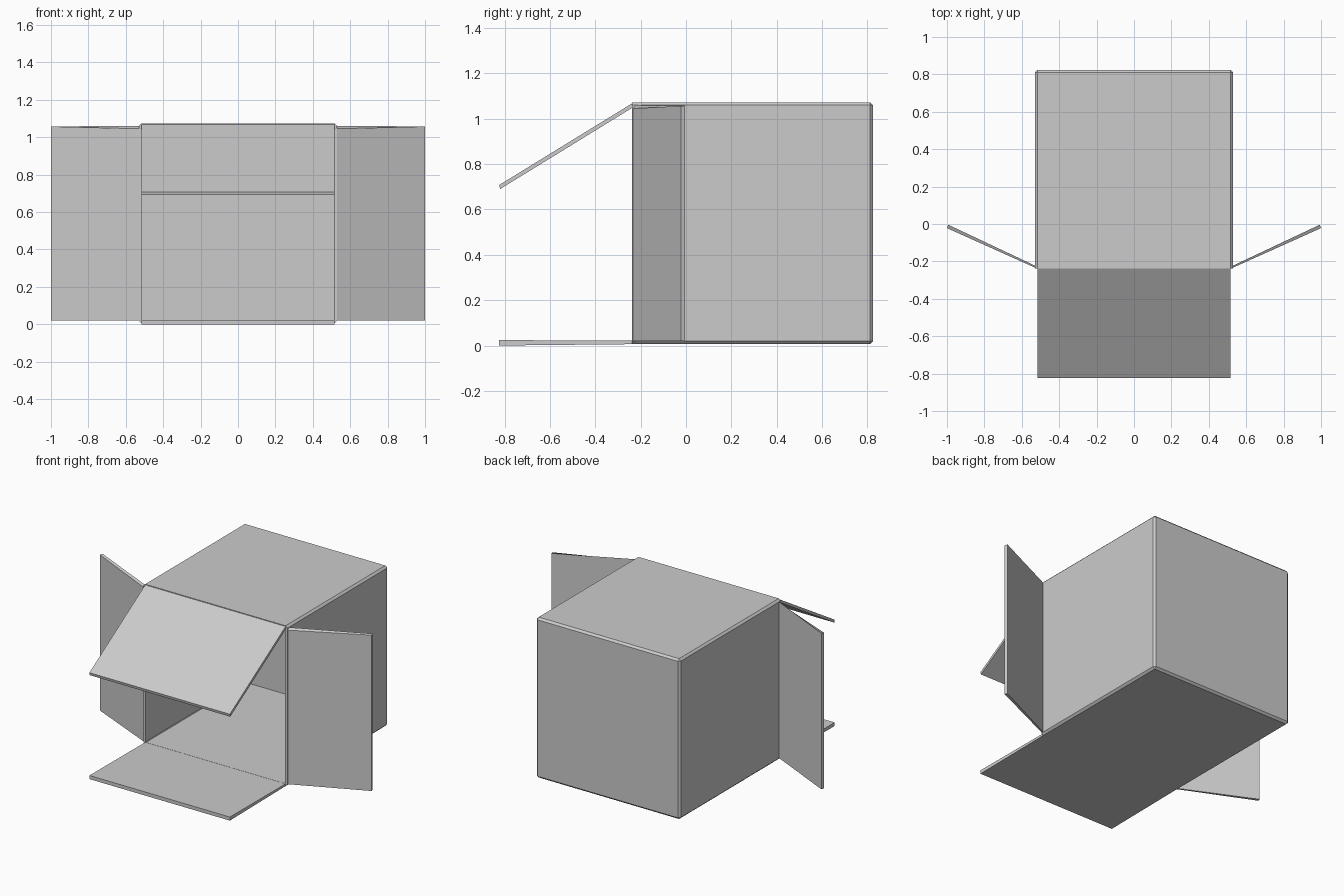
import bpy, bmesh
from mathutils import Vector

if "Cube" in bpy.data.objects:
    bpy.data.objects.remove(bpy.data.objects["Cube"])


def make_object(name, bm):
    bmesh.ops.recalc_face_normals(bm, faces=bm.faces)
    mesh = bpy.data.meshes.new(name)
    bm.to_mesh(mesh)
    bm.free()
    obj = bpy.data.objects.new(name, mesh)
    bpy.context.collection.objects.link(obj)
    return obj


def prism(name, start, end):
    """Join two matching quads into a solid panel."""
    bm = bmesh.new()
    a = [bm.verts.new(p) for p in start]
    b = [bm.verts.new(p) for p in end]
    bm.faces.new(a)
    bm.faces.new(b)
    for i in range(4):
        j = (i + 1) % 4
        bm.faces.new((a[i], a[j], b[j], b[i]))
    return make_object(name, bm)


# Box body: chamfered cube, hollowed from the open front
X, Y0, Y1, Z0, Z1 = 0.53, -0.238, 0.824, 0.006, 1.073
WALL = 0.016
bm = bmesh.new()
bmesh.ops.create_cube(bm, size=1)
for v in bm.verts:
    v.co = Vector((v.co.x * 2 * X,
                   Y0 if v.co.y < 0 else Y1,
                   Z0 if v.co.z < 0 else Z1))
edges = [e for e in bm.edges if any(v.co.y > 0 for v in e.verts)]
bmesh.ops.bevel(bm, geom=edges, offset=0.013, segments=1, affect='EDGES')
front = min(bm.faces, key=lambda f: f.calc_center_median().y)
bmesh.ops.inset_region(bm, faces=[front], thickness=WALL, use_even_offset=True)
hole = bmesh.ops.extrude_face_region(bm, geom=[front])
bmesh.ops.translate(bm, vec=(0, Y1 - Y0 - WALL, 0),
                    verts=[g for g in hole['geom'] if isinstance(g, bmesh.types.BMVert)])
if front.is_valid:
    bm.faces.remove(front)
make_object("box_body", bm)

# Top and bottom flaps: side profiles in (y, z), spanning the width
W = 0.517
for name, profile in (
    ("top_flap", [(-0.23, 1.073), (-0.824, 0.708), (-0.82, 0.69), (-0.228, 1.054)]),
    ("bottom_flap", [(-0.23, 0.021), (-0.824, 0.024), (-0.824, 0.0), (-0.23, 0.006)]),
):
    prism(name, [(-W, y, z) for y, z in profile], [(W, y, z) for y, z in profile])

# Side flaps, mirrored left and right: plan outline in (x, y) with top height
outline = [(0.517, -0.239, 1.045), (1.0, -0.022, 1.057),
           (0.993, -0.004, 1.058), (0.53, -0.222, 1.06)]
for name, s in (("left_flap", -1), ("right_flap", 1)):
    prism(name, [(s * x, y, 0.02) for x, y, _ in outline],
          [(s * x, y, z) for x, y, z in outline])
